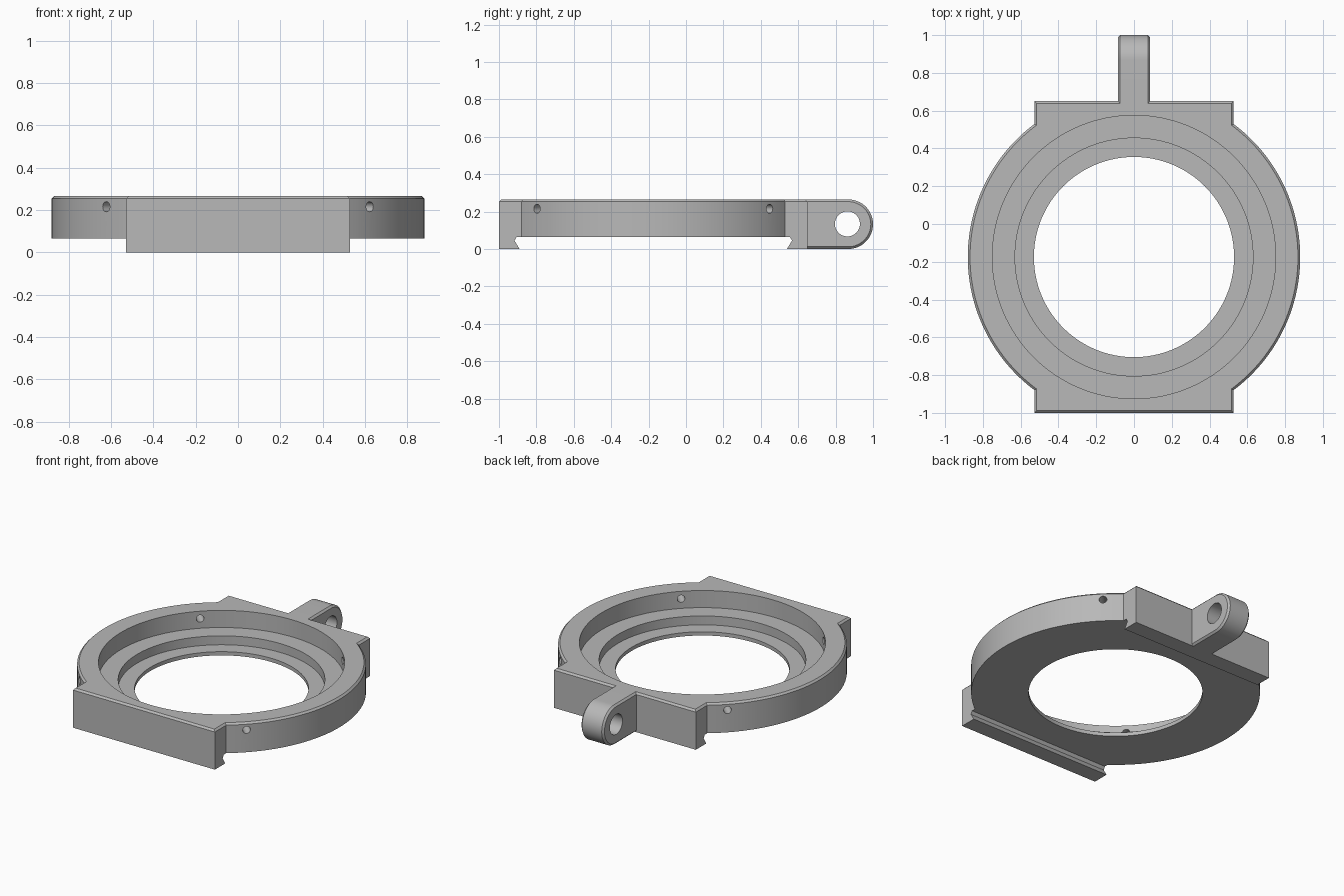
import bpy, bmesh
from math import sin, cos, pi, atan2, sqrt
from mathutils import Matrix, Vector

if "Cube" in bpy.data.objects:
    bpy.data.objects.remove(bpy.data.objects["Cube"], do_unlink=True)

TOP, CY = 0.265, -0.175          # top height, ring centre in y
R_OUT, HALF_W = 0.88, 0.528      # ring radius, half width of the end blocks
CHAMFER = 0.012

grey = bpy.data.materials.new("machined_grey")
grey.use_nodes = True
colour = (0.48, 0.48, 0.48, 1)
grey.diffuse_color = colour
grey.node_tree.nodes["Principled BSDF"].inputs["Base Color"].default_value = colour


def arc(cx, cy, r, start, end, n):
    return [(cx + r * cos(start + (end - start) * i / n),
             cy + r * sin(start + (end - start) * i / n)) for i in range(n + 1)]


def finish(name, bm):
    bmesh.ops.recalc_face_normals(bm, faces=bm.faces[:])
    mesh = bpy.data.meshes.new(name)
    bm.to_mesh(mesh)
    bm.free()
    mesh.materials.append(grey)
    obj = bpy.data.objects.new(name, mesh)
    bpy.context.collection.objects.link(obj)
    return obj


def prism(name, points, place, depth, chamfer_rule=None):
    """Extrude a closed profile; chamfer the edges picked by the rule."""
    bm = bmesh.new()
    face = bm.faces.new([bm.verts.new(place(a, b)) for a, b in points])
    new = bmesh.ops.extrude_face_region(bm, geom=[face])["geom"]
    bmesh.ops.translate(bm, vec=depth, verts=[v for v in new if isinstance(v, bmesh.types.BMVert)])
    bmesh.ops.recalc_face_normals(bm, faces=bm.faces[:])
    if chamfer_rule:
        edges = [e for e in bm.edges if chamfer_rule(e.verts[0].co, e.verts[1].co)]
        bmesh.ops.bevel(bm, geom=edges, offset=CHAMFER, segments=1, affect='EDGES')
    return finish(name, bm)


def cylinder(name, r, start, end, segments):
    start, end = Vector(start), Vector(end)
    turn = (end - start).to_track_quat('Z', 'Y').to_matrix().to_4x4()
    bm = bmesh.new()
    bmesh.ops.create_cone(bm, cap_ends=True, segments=segments, radius1=r, radius2=r,
                          depth=(end - start).length,
                          matrix=Matrix.Translation((start + end) / 2) @ turn)
    return finish(name, bm)


def activate(obj):
    bpy.ops.object.select_all(action='DESELECT')
    obj.select_set(True)
    bpy.context.view_layer.objects.active = obj


def cut(obj, cutter):
    cutter.hide_render = True
    mod = obj.modifiers.new("cut", 'BOOLEAN')
    mod.operation, mod.solver, mod.object = 'DIFFERENCE', 'EXACT', cutter
    activate(obj)
    bpy.ops.object.modifier_apply(modifier=mod.name)
    bpy.data.objects.remove(cutter, do_unlink=True)


# Ring body: round sides with a straight block at front and back
reach = atan2(sqrt(R_OUT ** 2 - HALF_W ** 2), HALF_W)
outline = (arc(0, CY, R_OUT, -reach, reach, 48)
           + [(HALF_W, 0.65), (-HALF_W, 0.65)]
           + arc(0, CY, R_OUT, pi - reach, pi + reach, 48)
           + [(-HALF_W, -1), (HALF_W, -1)])
body = prism("ring_body", outline, lambda x, y: (x, y, 0), (0, 0, TOP),
             lambda a, b: min(a.z, b.z) > TOP - 0.001)

# Dovetail channel across the underside, leaving a rail under each block
half_channel = [(0.715, -0.02), (0.715, 0), (0.742, 0.045), (0.73, 0.065)]
channel = ([(CY + d, z) for d, z in half_channel]
           + [(CY - d, z) for d, z in reversed(half_channel)])
cut(body, prism("channel_cutter", channel, lambda y, z: (-1.2, y, z), (2.4, 0, 0)))

# Stepped bore
for radius, floor in ((0.75, 0.15), (0.63, 0.09), (0.53, -0.1)):
    cut(body, cylinder("bore_cutter", radius, (0, CY, floor), (0, CY, 0.4), 128))

# Four radial screw holes through the rim
for i in range(4):
    a = pi / 4 + i * pi / 2
    ends = [(r * cos(a), CY + r * sin(a), 0.215) for r in (0.7, 0.95)]
    cut(body, cylinder("screw_hole_cutter", 0.024, *ends, 24))

# Hinge lug with a rounded end and a cross hole
ROOT, R_LUG, LUG_W = 0.637, TOP / 2, 0.085
lug_profile = [(ROOT, TOP), (ROOT, 0)] + arc(1 - R_LUG, R_LUG, R_LUG, -pi / 2, pi / 2, 32)
lug = prism("hinge_lug", lug_profile, lambda y, z: (-LUG_W, y, z), (2 * LUG_W, 0, 0),
            lambda a, b: abs(a.x - b.x) < 0.001 and max(a.y, b.y) > ROOT + 0.001)
cut(lug, cylinder("hinge_hole_cutter", 0.067, (-0.2, 0.863, 0.134), (0.2, 0.863, 0.134), 48))

for obj in (body, lug):
    activate(obj)
    bpy.ops.object.shade_smooth_by_angle(angle=pi / 6)
